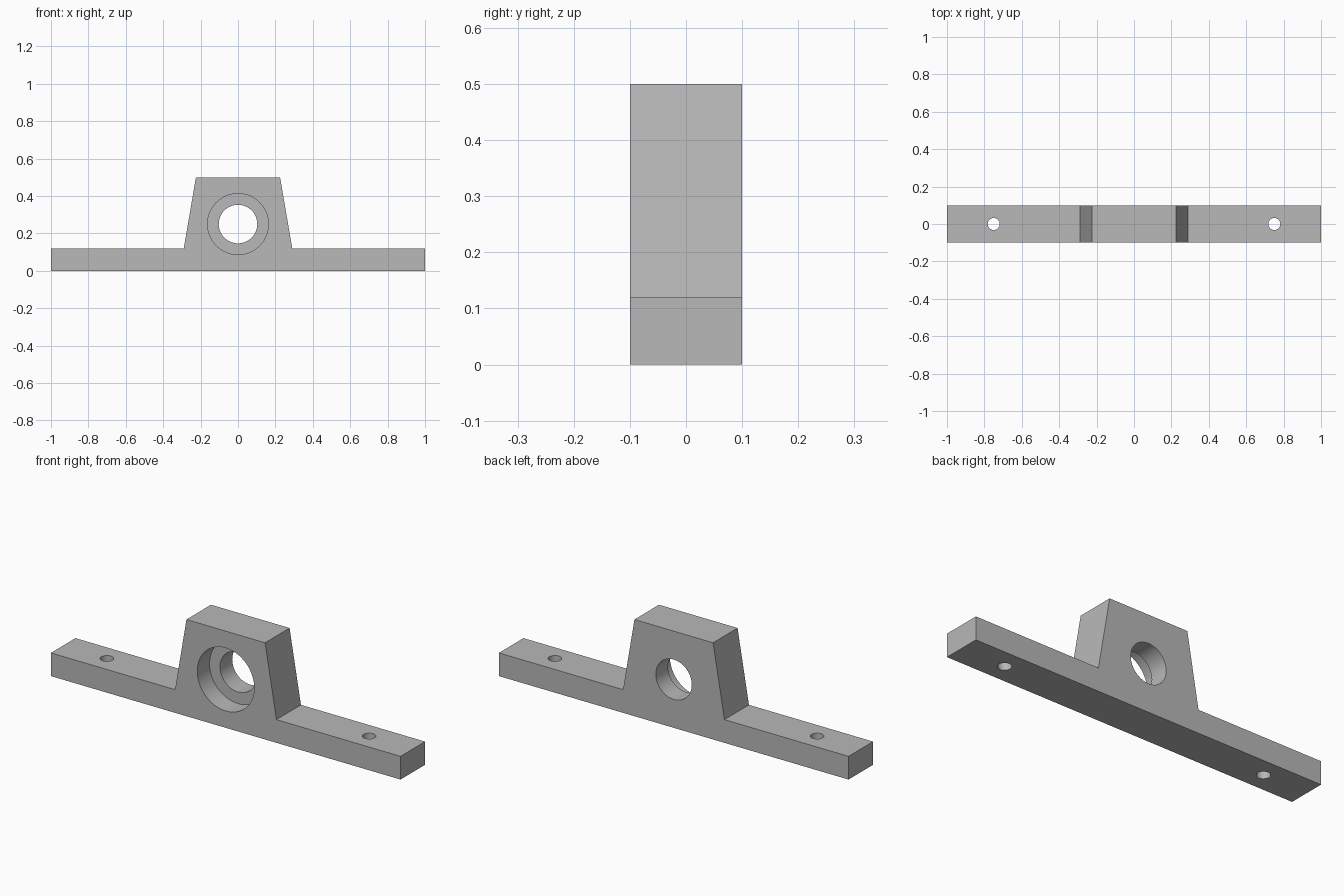
import bpy
import bmesh
from math import pi

cube = bpy.data.objects.get("Cube")
if cube:
    bpy.data.objects.remove(cube, do_unlink=True)

DEPTH = 0.2
BORE_Z = 0.25

grey = bpy.data.materials.new("plain grey")
grey.use_nodes = True
colour = (0.48, 0.48, 0.48, 1)
grey.diffuse_color = colour
grey.node_tree.nodes["Principled BSDF"].inputs["Base Color"].default_value = colour


def extrude_profile(name, points, depth):
    """Solid from an x-z outline, centred on y = 0."""
    bm = bmesh.new()
    face = bm.faces.new([bm.verts.new((x, -depth / 2, z)) for x, z in points])
    result = bmesh.ops.extrude_face_region(bm, geom=[face])
    moved = [v for v in result["geom"] if isinstance(v, bmesh.types.BMVert)]
    bmesh.ops.translate(bm, verts=moved, vec=(0, depth, 0))
    bmesh.ops.recalc_face_normals(bm, faces=bm.faces)
    mesh = bpy.data.meshes.new(name)
    bm.to_mesh(mesh)
    bm.free()
    obj = bpy.data.objects.new(name, mesh)
    bpy.context.collection.objects.link(obj)
    mesh.materials.append(grey)
    return obj


def drill(target, name, radius, length, location, rotation=(0, 0, 0)):
    """Cut a round hole with a hidden cylinder."""
    bpy.ops.mesh.primitive_cylinder_add(vertices=64, radius=radius, depth=length,
                                        location=location, rotation=rotation)
    cutter = bpy.context.object
    cutter.name = name
    cutter.data.materials.append(grey)
    cutter.hide_render = True
    cut = target.modifiers.new(name, "BOOLEAN")
    cut.operation = "DIFFERENCE"
    cut.solver = "EXACT"
    cut.object = cutter
    bpy.context.view_layer.objects.active = target
    bpy.ops.object.modifier_apply(modifier=cut.name)
    bpy.data.objects.remove(cutter, do_unlink=True)


# Base bar and tapered bearing block as one outline
half = [(1, 0), (1, 0.12), (0.29, 0.12), (0.225, 0.5)]
outline = half + [(-x, z) for x, z in reversed(half)]
block = extrude_profile("bearing_block", outline, DEPTH)

# Through bore and the wider bearing seat, open at the front
along_y = (pi / 2, 0, 0)
drill(block, "bore", 0.103, 0.5, (0, 0, BORE_Z), along_y)
drill(block, "bearing_seat", 0.163, DEPTH, (0, -DEPTH / 2, BORE_Z), along_y)

# Mounting holes
for side in (-1, 1):
    drill(block, "mounting_hole", 0.032, 0.4, (side * 0.75, 0, 0.06))

# Smooth hole walls, sharp edges elsewhere
bpy.ops.object.select_all(action="DESELECT")
block.select_set(True)
bpy.context.view_layer.objects.active = block
bpy.ops.object.shade_smooth_by_angle(angle=pi / 6)
